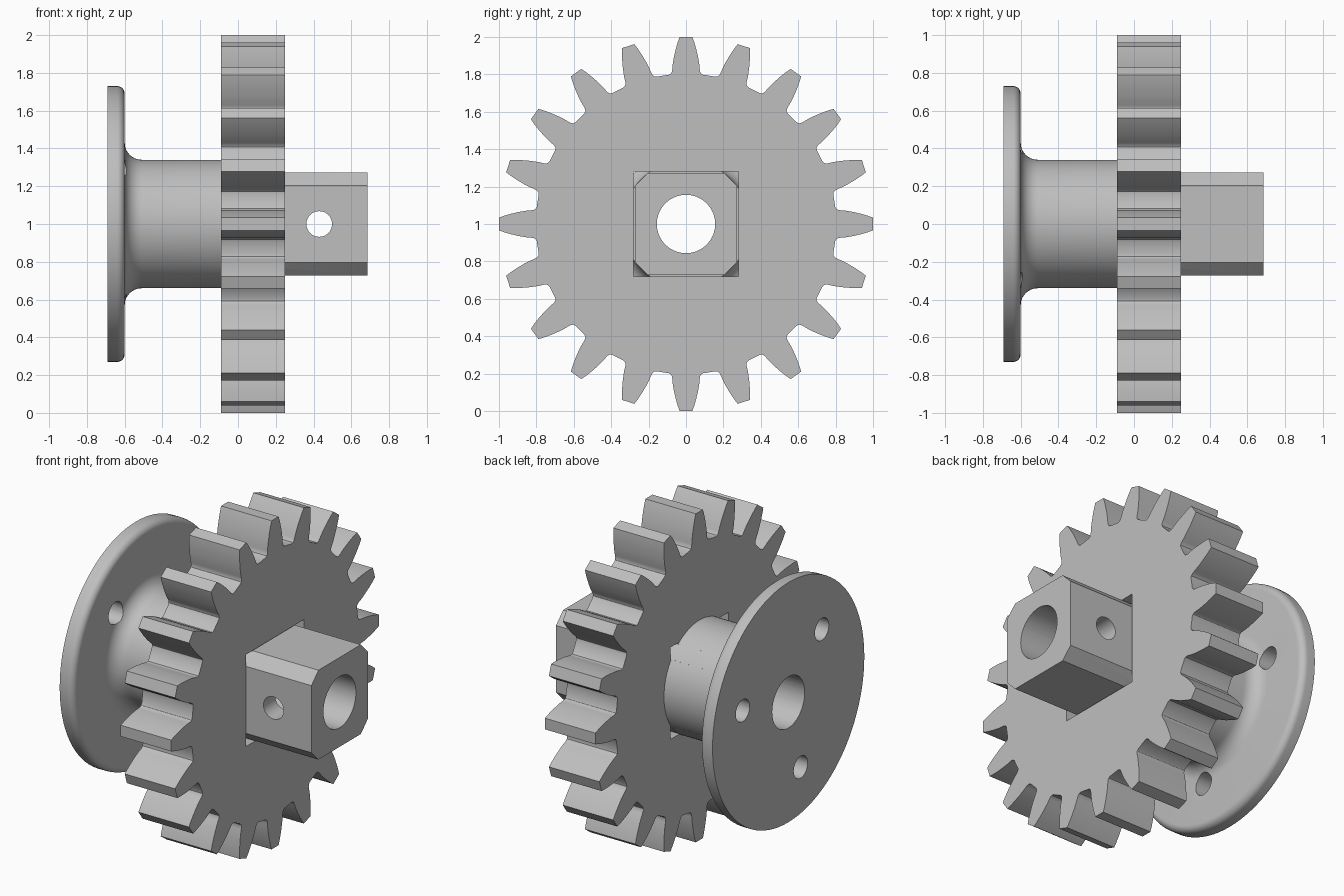
import bpy, bmesh, math
from mathutils import Vector, Matrix

cube = bpy.data.objects.get("Cube")
if cube:
    bpy.data.objects.remove(cube, do_unlink=True)

AXIS_Z = 1.0
TEETH = 20

grey = bpy.data.materials.new("plain_grey")
grey.use_nodes = True
colour = (0.52, 0.52, 0.52, 1)
grey.diffuse_color = colour
grey.node_tree.nodes["Principled BSDF"].inputs["Base Color"].default_value = colour


def make_object(name, bm):
    bmesh.ops.recalc_face_normals(bm, faces=bm.faces)
    mesh = bpy.data.meshes.new(name)
    bm.to_mesh(mesh)
    bm.free()
    mesh.materials.append(grey)
    obj = bpy.data.objects.new(name, mesh)
    bpy.context.collection.objects.link(obj)
    return obj


def prism(name, outline, x0, x1):
    """Extrude a (y, z) outline around the main axis from x0 to x1."""
    bm = bmesh.new()
    face = bm.faces.new([bm.verts.new((x0, y, z + AXIS_Z)) for y, z in outline])
    grown = bmesh.ops.extrude_face_region(bm, geom=[face])["geom"]
    moved = [v for v in grown if isinstance(v, bmesh.types.BMVert)]
    bmesh.ops.translate(bm, verts=moved, vec=(x1 - x0, 0, 0))
    return make_object(name, bm)


def circle(radius, cy=0, cz=0, count=64):
    return [(cy + radius * math.cos(math.tau * i / count),
             cz + radius * math.sin(math.tau * i / count)) for i in range(count)]


def lathe(name, profile, steps=96):
    """Spin an (x, radius) profile around the main axis."""
    bm = bmesh.new()
    verts = [bm.verts.new((x, 0, AXIS_Z + r)) for x, r in profile]
    edges = [bm.edges.new(pair) for pair in zip(verts, verts[1:])]
    bmesh.ops.spin(bm, geom=verts + edges, cent=(0, 0, AXIS_Z), axis=(1, 0, 0),
                   angle=math.tau, steps=steps, use_duplicate=False)
    bmesh.ops.remove_doubles(bm, verts=bm.verts, dist=0.0002)
    return make_object(name, bm)


def combine(target, tool, operation):
    mod = target.modifiers.new(operation.lower(), "BOOLEAN")
    mod.operation, mod.object, mod.solver = operation, tool, "EXACT"
    select(target)
    bpy.ops.object.modifier_apply(modifier=mod.name)
    bpy.data.objects.remove(tool, do_unlink=True)


def select(obj):
    bpy.ops.object.select_all(action="DESELECT")
    obj.select_set(True)
    bpy.context.view_layer.objects.active = obj


def arc(cx, cr, radius, start, end, count=8):
    angles = [math.radians(start + (end - start) * i / count) for i in range(count + 1)]
    return [(cx + radius * math.cos(a), cr + radius * math.sin(a)) for a in angles]


# Toothed wheel: half a tooth as (half width, height), mirrored and repeated
flank = [(0.092, 0.798), (0.081, 0.804), (0.075, 0.815), (0.073, 0.83), (0.071, 0.855),
         (0.065, 0.89), (0.056, 0.93), (0.045, 0.97), (0.034, 1.0)]
tooth = flank + [(-w, h) for w, h in reversed(flank)]
outline = []
for i in range(TEETH):
    turn = Matrix.Rotation(math.tau * i / TEETH, 2)
    # Walk each tooth in the same sense as the rotation
    outline += [tuple(turn @ Vector(p)) for p in tooth]
gear = prism("gear_wheel", outline, -0.09, 0.25)

# Square opening through the wheel
s = 0.28
combine(gear, prism("square_cutter", [(-s, -s), (s, -s), (s, s), (-s, s)], -0.5, 0.5),
        "DIFFERENCE")

# Flanged hub with rounded rim and a fillet into the barrel
profile = [(-0.69, 0), (-0.69, 0.73)]
profile += arc(-0.64, 0.69, 0.04, 90, 0)
profile += arc(-0.51, 0.43, 0.09, 180, 270)
profile += [(-0.09, 0.34), (-0.09, 0)]
hub = lathe("flanged_hub_and_shaft", profile)

# Square shaft with chamfered corners, joined to the hub
a, b = 0.272, 0.204
octagon = [(a, -b), (a, b), (b, a), (-b, a), (-a, b), (-a, -b), (-b, -a), (b, -a)]
combine(hub, prism("square_shaft", octagon, -0.3, 0.685), "UNION")

# Main bore
combine(hub, prism("bore_cutter", circle(0.156), -1, 1), "DIFFERENCE")

# Three pin holes through the flange
for degrees in (15, 135, 255):
    t = math.radians(degrees)
    hole = circle(0.067, 0.455 * math.cos(t), 0.455 * math.sin(t), 32)
    combine(hub, prism("pin_cutter", hole, -0.8, -0.4), "DIFFERENCE")

# Cross hole through the shaft, front to back
bm = bmesh.new()
bmesh.ops.create_cone(bm, cap_ends=True, segments=32, radius1=0.068, radius2=0.068, depth=1,
                      matrix=Matrix.Translation((0.43, 0, AXIS_Z))
                      @ Matrix.Rotation(math.pi / 2, 4, "X"))
combine(hub, make_object("cross_cutter", bm), "DIFFERENCE")

for obj in (gear, hub):
    select(obj)
    bpy.ops.object.shade_smooth_by_angle(angle=math.radians(30))
